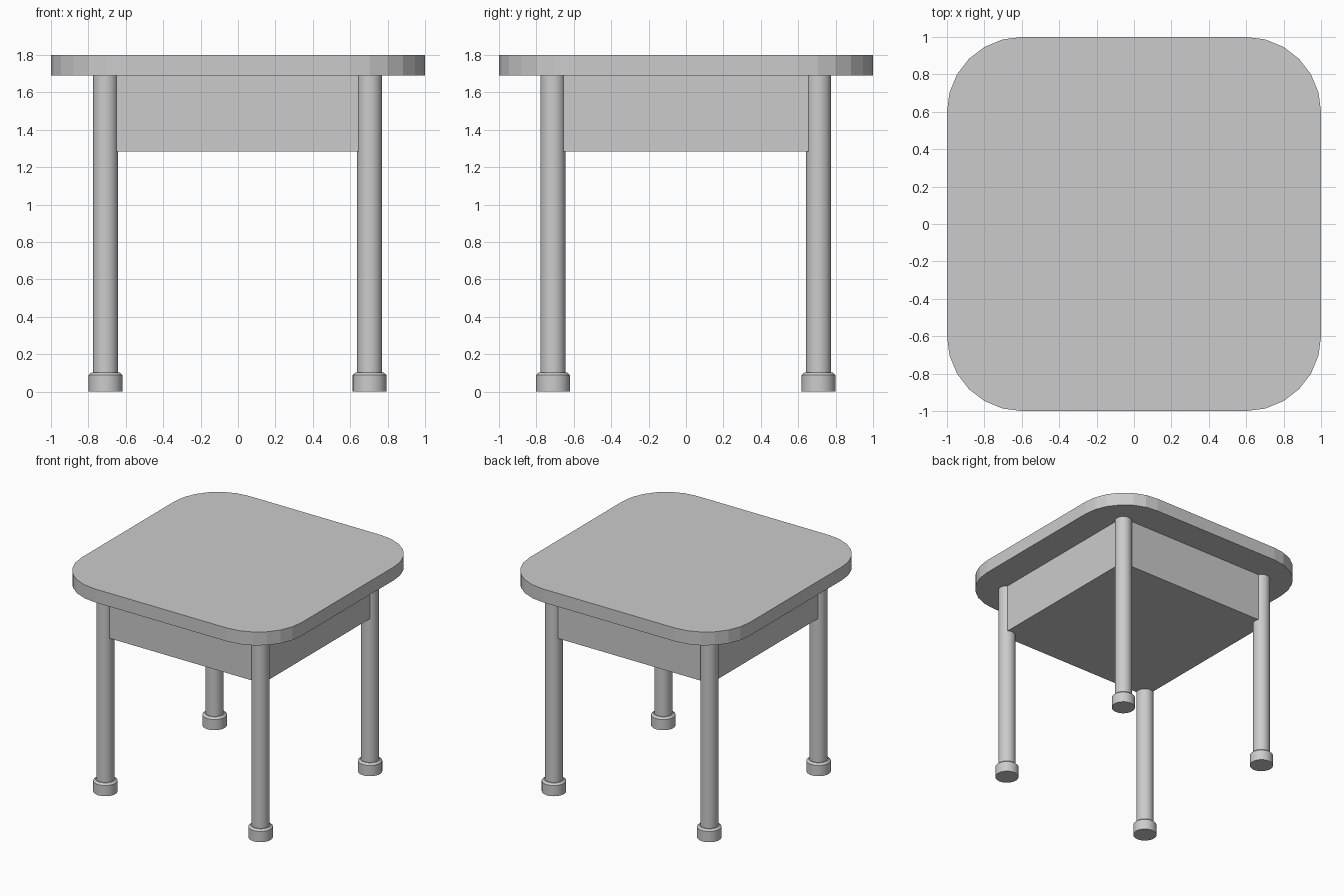
import bpy, bmesh
from math import sin, cos, pi, radians

if "Cube" in bpy.data.objects:
    bpy.data.objects.remove(bpy.data.objects["Cube"])


def make_object(name, bm, smooth=False):
    bmesh.ops.recalc_face_normals(bm, faces=bm.faces)
    mesh = bpy.data.meshes.new(name)
    bm.to_mesh(mesh)
    bm.free()
    obj = bpy.data.objects.new(name, mesh)
    bpy.context.collection.objects.link(obj)
    if smooth:
        bpy.ops.object.select_all(action='DESELECT')
        obj.select_set(True)
        bpy.context.view_layer.objects.active = obj
        bpy.ops.object.shade_smooth_by_angle(angle=radians(30))
    return obj


def prism(name, outline, z0, z1):
    bm = bmesh.new()
    face = bm.faces.new([bm.verts.new((x, y, z0)) for x, y in outline])
    ext = bmesh.ops.extrude_face_region(bm, geom=[face], use_keep_orig=True)
    verts = [g for g in ext["geom"] if isinstance(g, bmesh.types.BMVert)]
    bmesh.ops.translate(bm, verts=verts, vec=(0, 0, z1 - z0))
    return make_object(name, bm)


def lathe(name, profile, x, y, sides=32):
    bm = bmesh.new()
    rings = [[bm.verts.new((x + r * cos(2 * pi * i / sides),
                            y + r * sin(2 * pi * i / sides), z))
              for i in range(sides)] for r, z in profile]
    for a, b in zip(rings, rings[1:]):
        for i in range(sides):
            j = (i + 1) % sides
            bm.faces.new((a[i], a[j], b[j], b[i]))
    bm.faces.new(rings[0])
    bm.faces.new(rings[-1])
    return make_object(name, bm, smooth=True)


# Table top: square with faceted round corners
R, STEPS = 0.4, 6
outline = []
for k, (sx, sy) in enumerate([(1, 1), (-1, 1), (-1, -1), (1, -1)]):
    for i in range(STEPS + 1):
        a = (k + i / STEPS) * pi / 2
        outline.append((sx * (1 - R) + R * cos(a), sy * (1 - R) + R * sin(a)))
prism("table_top", outline, 1.69, 1.8)

# Closed apron box whose corners sit inside the legs
h = 0.742
prism("apron_box", [(-h, -h), (h, -h), (h, h), (-h, h)], 1.283, 1.69)

# Legs and chamfered feet
foot = [(0.091, 0), (0.091, 0.088), (0.075, 0.102)]
leg = [(0.067, 0.10), (0.067, 1.69)]
for side, x in (("left", -0.708), ("right", 0.704)):
    for end, y in (("front", -0.711), ("back", 0.709)):
        lathe(f"{end}_{side}_leg", leg, x, y)
        lathe(f"{end}_{side}_foot", foot, x, y)
